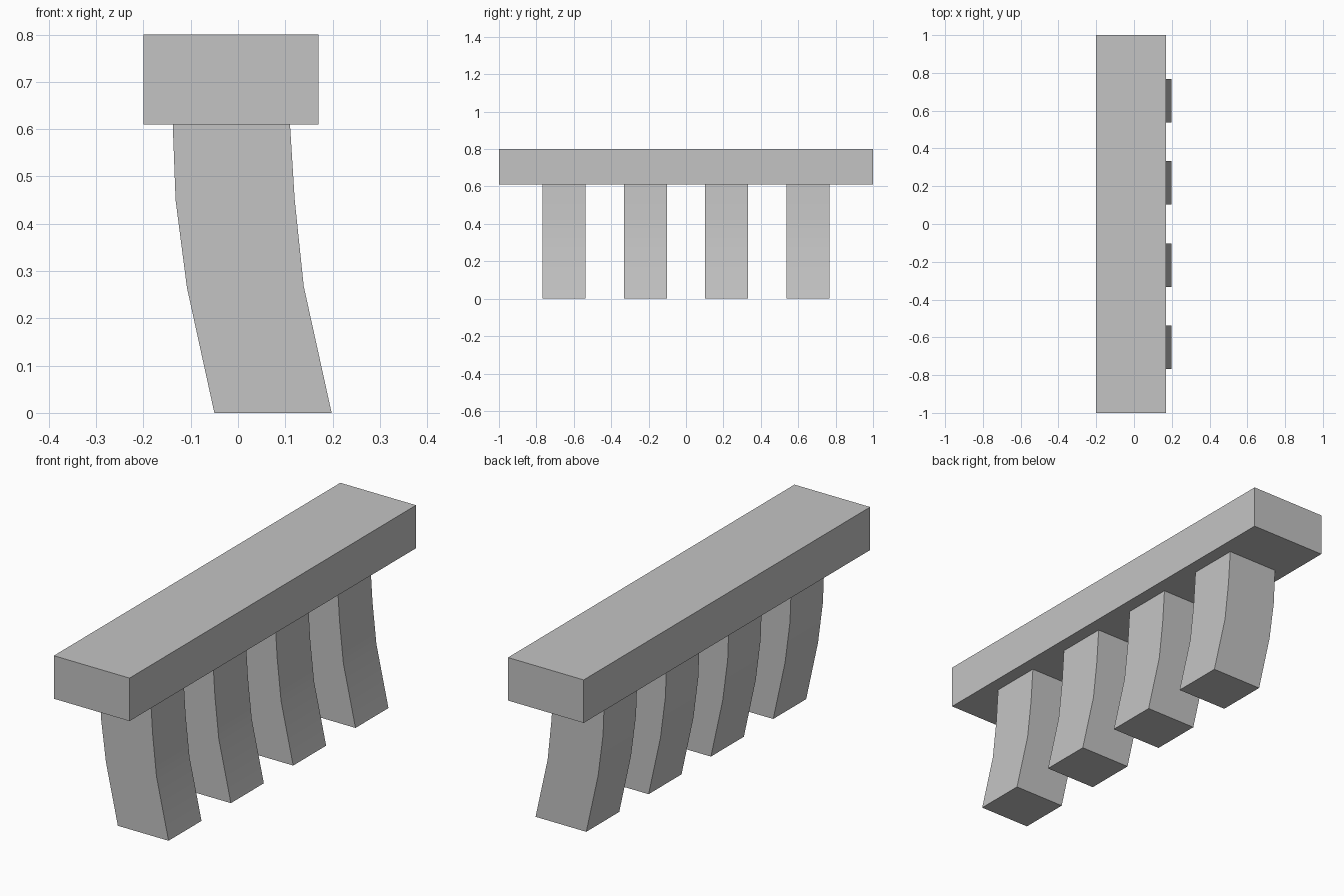
import bpy
import bmesh
import math

cube = bpy.data.objects.get("Cube")
if cube:
    bpy.data.objects.remove(cube, do_unlink=True)

# Single grey material
grey = bpy.data.materials.new("plain_grey")
grey.use_nodes = True
colour = (0.55, 0.55, 0.55, 1)
grey.diffuse_color = colour
grey.node_tree.nodes["Principled BSDF"].inputs["Base Color"].default_value = colour


def extrude_profile(name, profile, y_centre, depth):
    """Extrude an x-z outline along y."""
    bm = bmesh.new()
    verts = [bm.verts.new((x, y_centre - depth / 2, z)) for x, z in profile]
    face = bm.faces.new(verts)
    new = bmesh.ops.extrude_face_region(bm, geom=[face])["geom"]
    moved = [v for v in new if isinstance(v, bmesh.types.BMVert)]
    bmesh.ops.translate(bm, verts=moved, vec=(0, depth, 0))
    bmesh.ops.recalc_face_normals(bm, faces=bm.faces)
    mesh = bpy.data.meshes.new(name)
    bm.to_mesh(mesh)
    bm.free()
    mesh.materials.append(grey)
    obj = bpy.data.objects.new(name, mesh)
    bpy.context.collection.objects.link(obj)
    return obj


# Long top beam
extrude_profile("top_beam", [(-0.2, 0.61), (0.17, 0.61), (0.17, 0.8), (-0.2, 0.8)], 0, 2)

# Four curved legs, flaring sideways towards the foot
back_edge = [(-0.138, 0.61), (-0.132, 0.45), (-0.108, 0.265), (-0.05, 0)]
front_edge = [(0.198, 0), (0.139, 0.268), (0.12, 0.45), (0.11, 0.61)]
for i in range(4):
    leg = extrude_profile(f"curved_leg_{i + 1}", back_edge + front_edge,
                          (i - 1.5) * 0.435, 0.23)
    bpy.ops.object.select_all(action="DESELECT")
    leg.select_set(True)
    bpy.context.view_layer.objects.active = leg
    bpy.ops.object.shade_smooth_by_angle(angle=math.radians(30))
